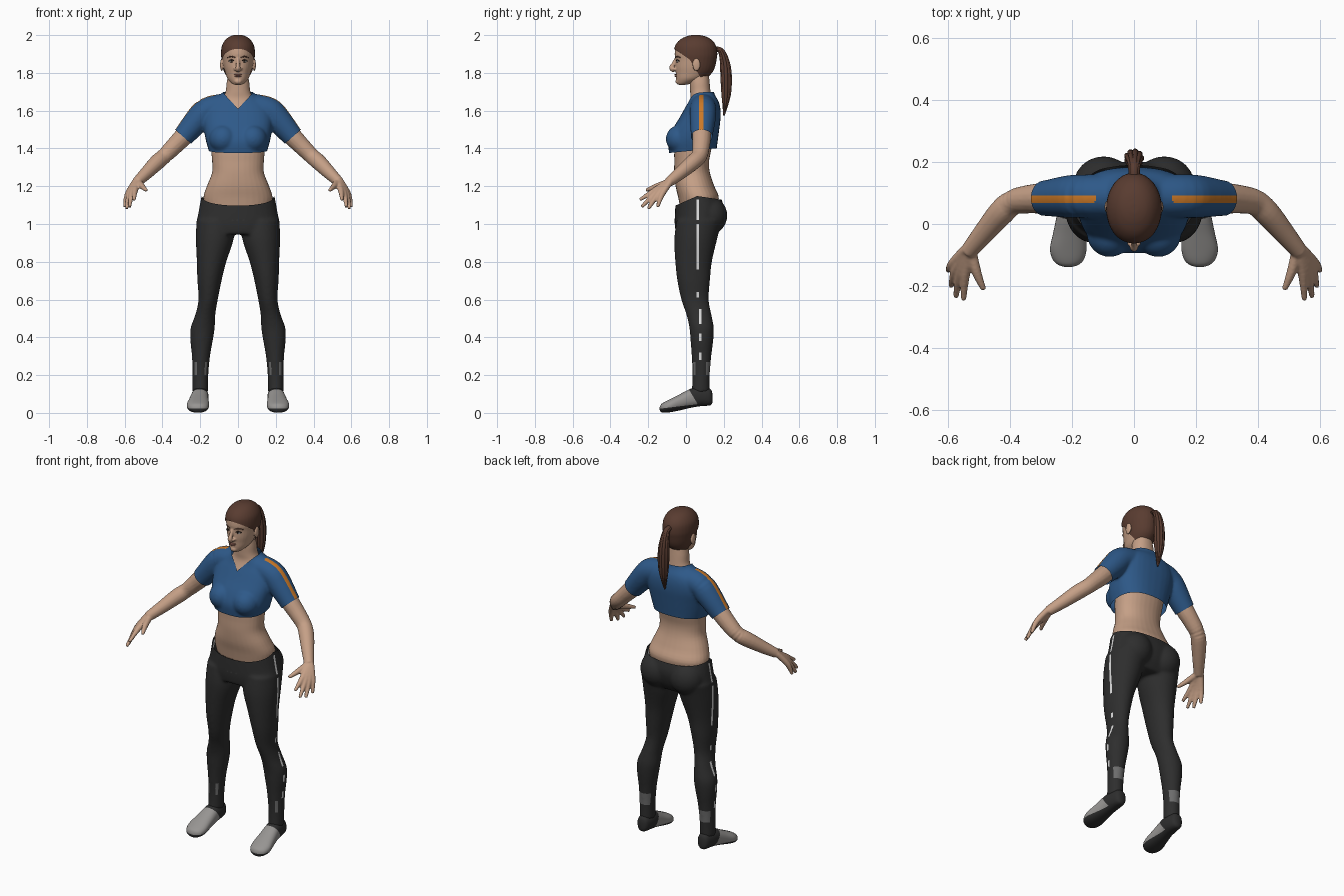
import bpy, bmesh, math
from mathutils import Vector, Matrix

cube = bpy.data.objects.get("Cube")
if cube:
    bpy.data.objects.remove(cube, do_unlink=True)


def material(name, *rgb):
    mat = bpy.data.materials.new(name)
    mat.use_nodes = True
    mat.diffuse_color = (*rgb, 1)
    mat.node_tree.nodes["Principled BSDF"].inputs["Base Color"].default_value = (*rgb, 1)
    return mat


SKIN = material("skin", .56, .35, .24)
BLUE = material("shirt blue", .027, .1, .25)
BLACK = material("legging black", .027, .027, .027)
GREY = material("shoe grey", .31, .3, .29)
BROWN = material("hair brown", .1, .045, .03)
ORANGE = material("stripe orange", .6, .19, .02)
WHITE = material("stripe white", .7, .7, .7)
MID = material("ankle grey", .15, .15, .15)
LIP = material("lip rose", .36, .16, .12)
DARK = material("eye dark", .03, .02, .015)


# ---------- shape helpers ----------
def spline(rows, steps=4):
    """Smooth curve through rows of numbers."""
    rows = [Vector(r) for r in rows]
    out = []
    for i in range(len(rows) - 1):
        a, b, c, d = (rows[min(max(i + k, 0), len(rows) - 1)] for k in (-1, 0, 1, 2))
        for s in range(steps):
            t = s / steps
            out.append(b + (c - a) * (t / 2) + (2 * a - 5 * b + 4 * c - d) * (t * t / 2)
                       + (3 * b - a - 3 * c + d) * (t ** 3 / 2))
    return out + [rows[-1]]


def skin_rings(bm, rings):
    """Bridge rings of points into a closed skin."""
    loops = [[bm.verts.new(p) for p in ring] for ring in rings]
    n = len(loops[0])
    for a, b in zip(loops, loops[1:]):
        for i in range(n):
            j = (i + 1) % n
            bm.faces.new((a[i], a[j], b[j], b[i]))
    bm.faces.new(loops[0])
    bm.faces.new(loops[-1])


def oval(n=32, power=2.0):
    for i in range(n):
        c, s = math.cos(math.tau * i / n), math.sin(math.tau * i / n)
        yield (math.copysign(abs(c) ** (2 / power), c), math.copysign(abs(s) ** (2 / power), s))


def stack(bm, rows, side=1, power=2.0, along_y=False):
    """Ovals at (height, x centre, half width, low, high); along_y stacks front to back."""
    rings = []
    for h, x, w, lo, hi in spline(rows):
        pts = [(side * x + w * c, (lo + hi) / 2 + (hi - lo) / 2 * s) for c, s in oval(power=power)]
        rings.append([(p, h, q) if along_y else (p, q, h) for p, q in pts])
    skin_rings(bm, rings)


def tube(bm, rows, side=1, n=16):
    """Round limb through (x, y, z, radius)."""
    pts = spline(rows)
    mid = [Vector((side * p[0], p[1], p[2])) for p in pts]
    rings = []
    for i, p in enumerate(mid):
        t = (mid[min(i + 1, len(mid) - 1)] - mid[max(i - 1, 0)]).normalized()
        u = t.cross(Vector((.8, .3, .5))).normalized()
        v = t.cross(u)
        rings.append([p + (u * c + v * s) * pts[i][3] for c, s in oval(n)])
    skin_rings(bm, rings)


def ball(bm, centre, size):
    bmesh.ops.create_uvsphere(bm, u_segments=24, v_segments=14, radius=1,
                              matrix=Matrix.Translation(centre) @ Matrix.Diagonal((*size, 1)))


def make(name, build, mats, voxel=0, smooth=6, inflate=0, planes=(), rule=None):
    """Build a part, fuse it, cut it by planes, then colour (or drop, -1) faces by rule."""
    bm = bmesh.new()
    build(bm)
    bmesh.ops.recalc_face_normals(bm, faces=bm.faces)
    mesh = bpy.data.meshes.new(name)
    bm.to_mesh(mesh)
    obj = bpy.data.objects.new(name, mesh)
    bpy.context.scene.collection.objects.link(obj)
    if voxel:
        fuse = obj.modifiers.new("fuse", 'REMESH')
        fuse.mode, fuse.voxel_size = 'VOXEL', voxel
        soft = obj.modifiers.new("soften", 'SMOOTH')
        soft.factor, soft.iterations = .5, smooth
        bpy.context.view_layer.update()
        deps = bpy.context.evaluated_depsgraph_get()
        mesh = bpy.data.meshes.new_from_object(obj.evaluated_get(deps))
        obj.modifiers.clear()
        obj.data = mesh
    bm.clear()
    bm.from_mesh(mesh)
    bm.normal_update()
    for v in bm.verts:
        v.co += v.normal * inflate
    for point, normal in planes:
        bmesh.ops.bisect_plane(bm, geom=bm.verts[:] + bm.edges[:] + bm.faces[:],
                               plane_co=point, plane_no=Vector(normal).normalized())
    bm.normal_update()
    drop = []
    for f in bm.faces:
        f.smooth = True
        k = rule(f.calc_center_median(), f.normal) if rule else 0
        if k < 0:
            drop.append(f)
        else:
            f.material_index = k
    bmesh.ops.delete(bm, geom=drop, context='FACES')
    bm.to_mesh(mesh)
    bm.free()
    for m in mats:
        mesh.materials.append(m)
    return obj


# ---------- bare torso, neck, arms and hands ----------
def build_body(bm):
    stack(bm, [(1.08, 0, .17, -.03, .16), (1.14, 0, .183, -.041, .174), (1.2, 0, .165, -.055, .15),
               (1.27, 0, .138, -.062, .127), (1.33, 0, .137, -.062, .122), (1.4, 0, .143, -.06, .135),
               (1.5, 0, .15, -.035, .15), (1.56, 0, .14, -.022, .15), (1.61, 0, .115, .002, .145),
               (1.66, 0, .085, .022, .135), (1.7, 0, .066, .022, .13), (1.75, 0, .06, .02, .125),
               (1.8, 0, .05, .02, .12)], power=2.2)
    for s in (-1, 1):
        tube(bm, [(.22, .086, 1.54, .05), (.29, .083, 1.462, .05), (.34, .08, 1.41, .046),
                  (.39, .07, 1.36, .042), (.43, .035, 1.325, .042), (.485, -.03, 1.27, .035),
                  (.535, -.09, 1.222, .027)], s)
        # thumb, then index to little finger
        for wrist, knuckle, tip in [((.525, -.09, 1.222), (.508, -.155, 1.2), (.485, -.212, 1.178)),
                                    ((.53, -.095, 1.222), (.545, -.165, 1.178), (.55, -.245, 1.128)),
                                    ((.535, -.095, 1.222), (.561, -.16, 1.166), (.575, -.235, 1.09)),
                                    ((.54, -.09, 1.222), (.575, -.148, 1.158), (.59, -.2, 1.08)),
                                    ((.545, -.085, 1.222), (.585, -.128, 1.155), (.6, -.15, 1.09))]:
            tube(bm, [(*wrist, .018), (*knuckle, .016), (*tip, .009)], s, 10)


make("body_and_arms", build_body, [SKIN], voxel=.005, smooth=4)


# ---------- cropped shirt ----------
def build_shirt(bm):
    stack(bm, [(1.32, 0, .142, -.08, .15), (1.38, 0, .153, -.09, .16), (1.44, 0, .17, -.094, .168),
               (1.5, 0, .18, -.072, .176), (1.56, 0, .185, -.036, .183), (1.61, 0, .175, -.008, .182),
               (1.65, 0, .145, .014, .172), (1.69, 0, .085, .024, .15), (1.74, 0, .066, .03, .14)],
          power=2.4)
    for s in (-1, 1):
        ball(bm, (s * .078, -.03, 1.45), (.075, .077, .075))
        tube(bm, [(.08, .09, 1.62, .07), (.165, .09, 1.6, .071), (.217, .088, 1.548, .068),
                  (.29, .083, 1.462, .057), (.35, .08, 1.395, .052)], s, 24)


def shirt_rule(c, n):
    x = abs(c.x)
    if c.z < 1.385 + .1 * c.y or .66 * (x - .288) - .75 * (c.z - 1.46) > 0:
        return -1
    if c.z > 1.7 or (c.y < .09 and c.z > 1.61 + 1.07 * x):
        return -1
    return 1 if .068 < c.y < .092 and x > .125 and n.z > .05 else 0


make("shirt", build_shirt, [BLUE, ORANGE], voxel=.007, smooth=8, rule=shirt_rule,
     planes=[((0, 0, 1.385), (0, -.1, 1)), ((0, 0, 1.7), (0, 0, 1)), ((0, .09, 0), (0, 1, 0)),
             ((0, .068, 0), (0, 1, 0)), ((0, .092, 0), (0, 1, 0))]
     + [((s * .288, 0, 1.46), (s * .66, 0, -.75)) for s in (-1, 1)]
     + [((0, 0, 1.61), (s * 1.07, 0, -1)) for s in (-1, 1)])


# ---------- leggings ----------
def build_leggings(bm):
    stack(bm, [(1.2, 0, .18, -.05, .165), (1.14, 0, .195, -.053, .186), (1.07, 0, .208, -.058, .202),
               (1.0, 0, .218, -.06, .185), (.945, 0, .2, -.052, .15)], power=2.2)
    for s in (-1, 1):
        ball(bm, (s * .098, .125, 1.045), (.098, .094, .1))
        stack(bm, [(1.02, .12, .1, -.05, .19), (.92, .123, .1, -.062, .165), (.8, .14, .078, -.057, .137),
                   (.7, .151, .064, -.046, .127), (.6, .158, .051, -.025, .12), (.52, .173, .053, .002, .135),
                   (.45, .187, .064, .018, .147), (.38, .193, .059, .024, .144), (.3, .196, .048, .03, .134),
                   (.2, .199, .042, .034, .126), (.11, .2, .041, .03, .125)], s)


DASHES = [(1.02, 1.13), (.76, 1.0), (.61, .64), (.47, .55), (.38, .42), (.28, .32)]


def leggings_rule(c, n):
    if c.z > 1.122 + .44 * c.y or c.z > 1.157 - .15 * c.y:
        return -1
    back = .055 if c.z > .6 else .07
    if n.x * c.x > 0 and abs(n.x) > .4 and back < c.y < back + .013:
        if any(lo < c.z < hi for lo, hi in DASHES):
            return 1
    return 2 if .2 < c.z < .27 and (c.y > .105 or c.y < .05 and abs(n.x) > .5) else 0


make("leggings", build_leggings, [BLACK, WHITE, MID], voxel=.008, smooth=8, rule=leggings_rule,
     planes=[((0, 0, 1.122), (0, -.44, 1)), ((0, 0, 1.157), (0, .15, 1))]
     + [((0, y, 0), (0, 1, 0)) for y in (.05, .055, .068, .07, .083, .105)]
     + [((0, 0, z), (0, 0, 1)) for z in (.2, .27, *sum(DASHES, ()))])


# ---------- shoes ----------
def shoe_rule(c, n):
    return 1 if c.z < .022 + .12 * (c.y + .14) or c.y + .6 * c.z > .09 else 0


for label, s in (("left", 1), ("right", -1)):
    make(label + "_shoe", lambda bm: stack(bm, [
        (.14, .2, .012, .055, .1), (.128, .2, .032, .04, .127), (.08, .2, .043, .036, .135),
        (.03, .203, .046, .028, .13), (-.03, .208, .053, .014, .1), (-.08, .212, .059, .004, .075),
        (-.115, .212, .05, .001, .057), (-.132, .212, .032, .004, .045), (-.139, .212, .01, .015, .03)],
        s, 2.3, True), [GREY, BLACK], rule=shoe_rule,
        planes=[((0, -.14, .022), (0, -.12, 1)), ((0, .09, 0), (0, 1, .6))])


# ---------- head ----------
def build_skull(bm):
    stack(bm, [(1.737, 0, .02, -.043, 0), (1.747, 0, .036, -.048, .04), (1.77, 0, .056, -.052, .095),
               (1.8, 0, .067, -.054, .13), (1.83, 0, .075, -.057, .147), (1.87, 0, .081, -.056, .156),
               (1.9, 0, .084, -.06, .16), (1.94, 0, .08, -.053, .154), (1.97, 0, .063, -.03, .133),
               (1.988, 0, .04, .005, .1), (1.995, 0, .014, .035, .065)])


def build_head(bm):
    build_skull(bm)
    tube(bm, [(0, -.052, 1.878, .008), (0, -.066, 1.848, .01), (0, -.077, 1.825, .013),
              (0, -.06, 1.812, .012)])
    ball(bm, (0, -.044, 1.755), (.02, .012, .014))
    for s in (-1, 1):
        ball(bm, (s * .013, -.06, 1.82), (.01, .012, .008))
        ball(bm, (s * .086, .055, 1.843), (.009, .021, .034))


make("head", build_head, [SKIN], voxel=.004, smooth=4)


def build_eyes(bm):
    for s in (-1, 1):
        ball(bm, (s * .034, -.045, 1.861), (.013, .005, .006))


def build_lashes(bm):
    for s in (-1, 1):
        ball(bm, (s * .034, -.0475, 1.861), (.006, .004, .006))
        tube(bm, [(.02, -.051, 1.864, .002), (.034, -.048, 1.869, .0035), (.05, -.036, 1.863, .002)], s, 8)


def build_brows(bm):
    for s in (-1, 1):
        tube(bm, [(.015, -.056, 1.881, .002), (.035, -.048, 1.887, .004), (.056, -.029, 1.881, .002)], s, 8)


def build_lips(bm):
    ball(bm, (0, -.053, 1.791), (.022, .008, .004))
    ball(bm, (0, -.053, 1.783), (.018, .008, .005))


make("eyes", build_eyes, [WHITE])
make("irises_and_lashes", build_lashes, [DARK])
make("eyebrows", build_brows, [BROWN])
make("lips", build_lips, [LIP])


# ---------- hair ----------
def hair_rule(c, n):
    return 0 if c.z > 1.884 - .69 * c.y or c.y > .02 + .615 * (1.87 - c.z) else -1


make("hair", build_skull, [BROWN], voxel=.004, smooth=4, inflate=.006, rule=hair_rule,
     planes=[((0, 0, 1.884), (0, .69, 1)), ((0, .02, 1.87), (0, 1, .615))])


def build_ponytail(bm):
    core = [(.15, 1.925, .018), (.185, 1.918, .019), (.205, 1.86, .027), (.212, 1.79, .032),
            (.213, 1.7, .028), (.208, 1.63, .016), (.201, 1.575, .004)]
    tube(bm, [(0, y, z, r * .8) for y, z, r in core])
    # strands give the tail its ribs
    for i in range(9):
        a = math.tau * i / 9
        tube(bm, [(r * .72 * math.cos(a), y + r * .65 * math.sin(a), z, r * .33) for y, z, r in core], n=8)


make("ponytail", build_ponytail, [BROWN])
